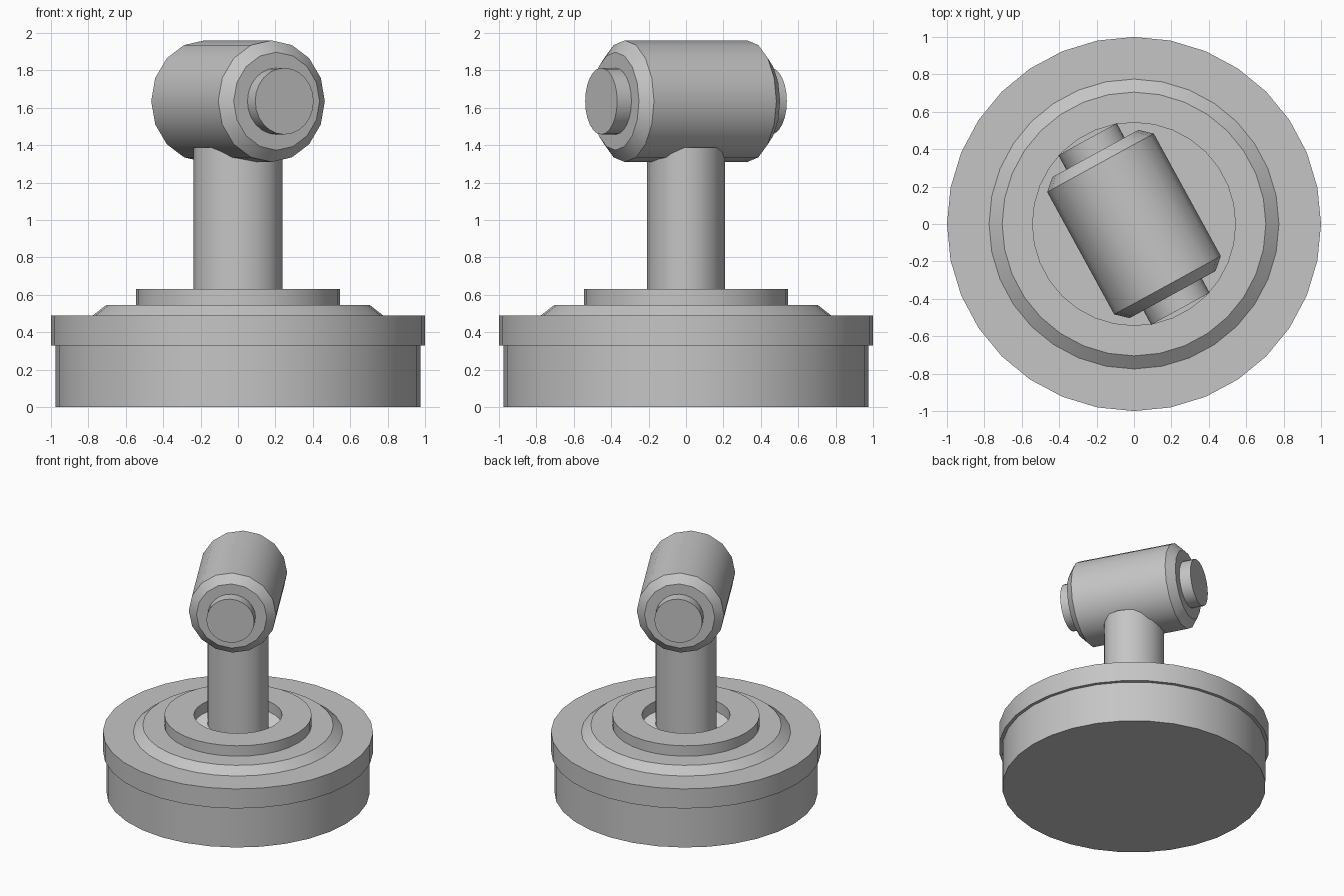
import bpy, bmesh, math

cube = bpy.data.objects.get("Cube")
if cube:
    bpy.data.objects.remove(cube, do_unlink=True)


def material(name, value):
    mat = bpy.data.materials.new(name)
    mat.use_nodes = True
    colour = (value, value, value, 1)
    mat.diffuse_color = colour
    mat.node_tree.nodes["Principled BSDF"].inputs["Base Color"].default_value = colour
    return mat


grey = material("mid grey", 0.56)
pale = material("pale grey", 0.8)


def lathe(name, profile, sides, mat=grey, location=(0, 0, 0), rotation=(0, 0, 0), scale=(1, 1, 1)):
    """Spin (radius, height) points round z and close both ends."""
    bm = bmesh.new()
    rings = []
    for r, z in profile:
        angles = [math.tau * i / sides for i in range(sides)]
        rings.append([bm.verts.new((r * math.cos(a), r * math.sin(a), z)) for a in angles])
    for low, high in zip(rings, rings[1:]):
        for i in range(sides):
            j = (i + 1) % sides
            bm.faces.new((low[i], low[j], high[j], high[i]))
    bm.faces.new(rings[0][::-1])
    bm.faces.new(rings[-1])
    bmesh.ops.recalc_face_normals(bm, faces=bm.faces)
    mesh = bpy.data.meshes.new(name)
    bm.to_mesh(mesh)
    bm.free()
    mesh.materials.append(mat)
    obj = bpy.data.objects.new(name, mesh)
    obj.location, obj.rotation_euler, obj.scale = location, rotation, scale
    bpy.context.collection.objects.link(obj)
    bpy.ops.object.select_all(action="DESELECT")
    bpy.context.view_layer.objects.active = obj
    obj.select_set(True)
    bpy.ops.object.shade_smooth_by_angle(angle=math.radians(30))
    return obj


# Stepped round base with a raised collar and a recessed well
base = lathe("base", [(0.975, 0), (0.975, 0.33), (1, 0.33), (1, 0.49), (0.775, 0.49),
                      (0.705, 0.545), (0.545, 0.545), (0.545, 0.63),
                      (0.326, 0.63), (0.326, 0.545)], 32)

# Paler floor of the well
base.data.materials.append(pale)
for face in base.data.polygons:
    if len(face.vertices) > 4 and face.center.z > 0.5:
        face.material_index = 1

# Slightly oval post
lathe("post", [(1, 0.54), (1, 1.387)], 16, scale=(0.238, 0.208, 1))

# Turned head: chamfered barrel with a round button at each end
turn = (math.pi / 2, 0, math.radians(28.7))
centre = (0, 0, 1.635)
lathe("head_barrel", [(0.262, -0.43), (0.325, -0.373), (0.325, 0.373), (0.262, 0.43)], 16,
      location=centre, rotation=turn)
for name, side in (("front_button", 1), ("back_button", -1)):
    lathe(name, [(0.178, side * 0.4), (0.178, side * 0.517)], 24, location=centre, rotation=turn)
